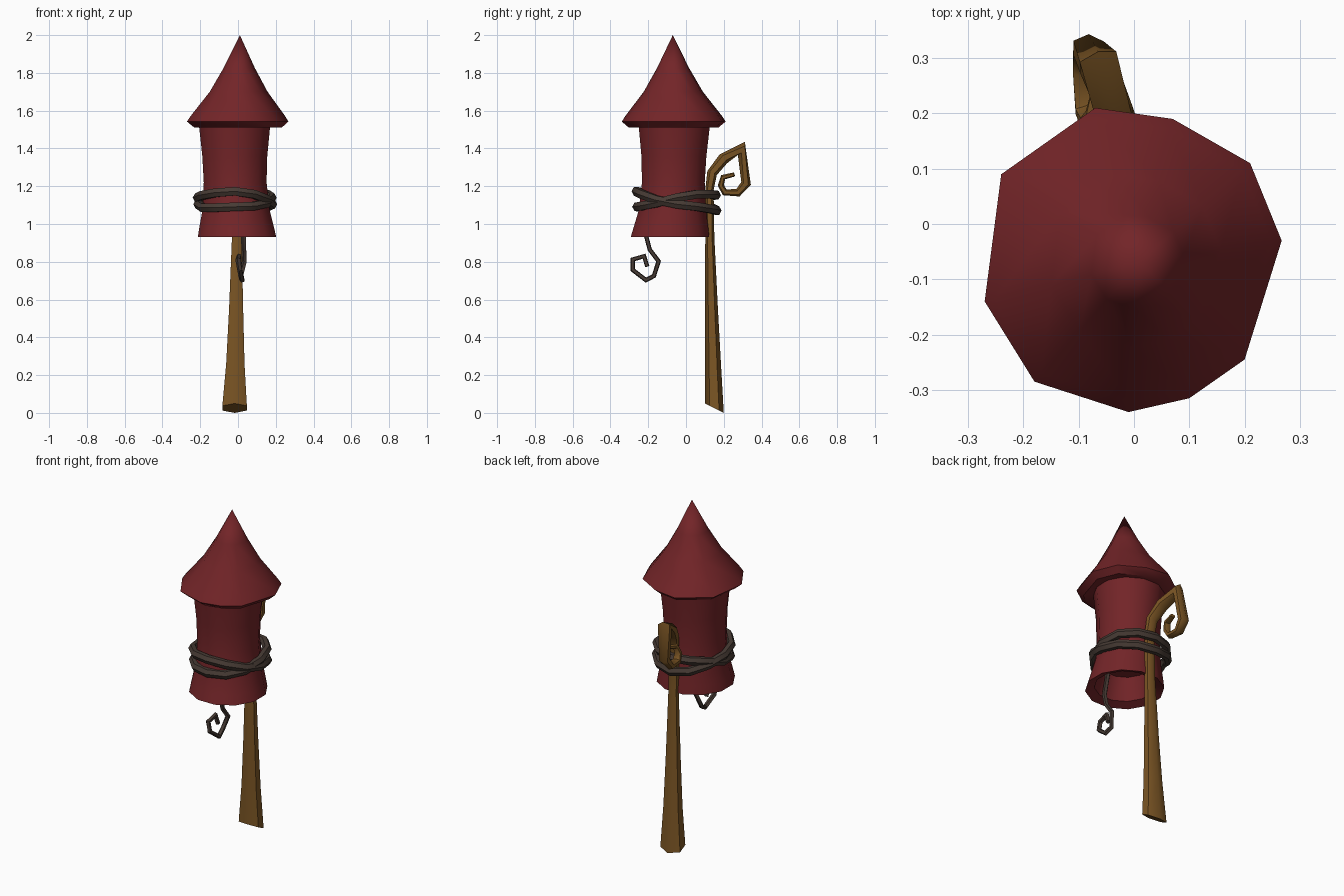
import bpy, bmesh, math
from mathutils import Vector

if "Cube" in bpy.data.objects:
    bpy.data.objects.remove(bpy.data.objects["Cube"])


def material(name, rgb):
    m = bpy.data.materials.new(name)
    m.diffuse_color = (*rgb, 1)
    m.use_nodes = True
    m.node_tree.nodes["Principled BSDF"].inputs["Base Color"].default_value = m.diffuse_color
    return m


RED = material("dark red paper", (0.17, 0.018, 0.021))
WOOD = material("brown wood", (0.20, 0.092, 0.018))
ROPE = material("dark rope", (0.062, 0.043, 0.034))


def skin(name, rings, mat, closed=False, angle=50):
    """Join equal-sized rings of points into a surface with capped ends."""
    bm = bmesh.new()
    loops = [[bm.verts.new(p) for p in ring] for ring in rings]
    n = len(loops[0])
    pairs = list(zip(loops, loops[1:]))
    if closed:
        pairs.append((loops[-1], loops[0]))
    else:
        bm.faces.new(loops[0][::-1])
        bm.faces.new(loops[-1])
    for a, b in pairs:
        for i in range(n):
            j = (i + 1) % n
            bm.faces.new((a[i], a[j], b[j], b[i]))
    bmesh.ops.remove_doubles(bm, verts=bm.verts, dist=0.0005)
    bmesh.ops.recalc_face_normals(bm, faces=bm.faces)
    me = bpy.data.meshes.new(name)
    bm.to_mesh(me)
    bm.free()
    me.materials.append(mat)
    me.shade_smooth()
    me.set_sharp_from_angle(angle=math.radians(angle))
    ob = bpy.data.objects.new(name, me)
    bpy.context.collection.objects.link(ob)
    return ob


def tube(name, path, mat, ref, sides=6, closed=False):
    """Sweep an ellipse along path; each entry is (point, width, depth)."""
    pts = [Vector(p) for p, _, _ in path]
    n, rings = len(pts), []
    for k, (_, w, d) in enumerate(path):
        p = pts[k]
        before = pts[k - 1] if k or closed else None
        after = pts[(k + 1) % n] if k < n - 1 or closed else None
        t1 = (p - before).normalized() if before else (after - p).normalized()
        t2 = (after - p).normalized() if after else t1
        t = (t1 + t2).normalized()
        u = (ref - t * ref.dot(t)).normalized()
        v = t.cross(u) / max(t.dot(t1), 0.75)      # mitred corners
        rings.append([p + u * w * math.cos(a) + v * d * math.sin(a)
                      for a in (math.tau * (i + 0.5) / sides for i in range(sides))])
    return skin(name, rings, mat, closed)


X, Z = Vector((1, 0, 0)), Vector((0, 0, 1))

# Pinched paper body with a hollow underside: radius, height, centre x, centre y
profile = [(0.13, 1.08, -.01, -.08), (0.165, 0.95, -.005, -.085), (0.215, 0.93, -.005, -.085),
           (0.205, 0.98, -.007, -.08), (0.185, 1.07, -.01, -.072), (0.172, 1.22, -.015, -.067),
           (0.178, 1.36, -.017, -.064), (0.195, 1.52, -.018, -.062)]
skin("body", [[(cx + r * math.cos(a), cy + r * math.sin(a), z)
               for a in (math.tau * (i + 0.5) / 12 for i in range(12))]
              for r, z, cx, cy in profile], RED)

# Pointed cap with an uneven ten-sided rim
rim = [(-.07, .21), (.07, .19), (.21, .11), (.267, -.03), (.2, -.245),
       (.1, -.315), (-.01, -.34), (-.18, -.285), (-.27, -.14), (-.24, .09)]
ax, ay = 0.01, -0.07
skin("cap", [[(ax + (x - ax) * s, ay + (y - ay) * s, z) for x, y in rim]
             for s, z in [(0.6, 1.52), (0.86, 1.51), (1, 1.542), (0.93, 1.572),
                          (0.57, 1.70), (0.31, 1.825), (0.0, 2.0)]], RED)

# Wooden stick, wide at the foot, curling at the top
stick = tube("stick", [
    ((-.018, .150, 0.02), .075, .050), ((-.014, .143, 0.26), .056, .042),
    ((-.010, .135, 0.55), .043, .034), ((-.006, .126, 0.93), .030, .024),
    ((-.006, .124, 1.18), .030, .022), ((-.012, .138, 1.27), .034, .026),
    ((-.035, .198, 1.345), .038, .030), ((-.065, .293, 1.400), .040, .030),
    ((-.082, .318, 1.215), .032, .024), ((-.086, .275, 1.165), .028, .019),
    ((-.084, .205, 1.168), .025, .016), ((-.078, .184, 1.205), .022, .015),
    ((-.070, .197, 1.248), .020, .013), ((-.060, .255, 1.262), .015, .011)], WOOD, X)
for v in stick.data.vertices:                      # slanted foot
    if v.co.z < 0.1:
        v.co.z = max(0.0, 0.05 - 0.5 * (v.co.y - 0.1))

# Two crossing rope loops binding stick and body
for name, tilt_x, tilt_y, grow in (("rope_upper", -.014, -.046, 1.0),
                                   ("rope_lower", .014, .036, .985)):
    loop = []
    for i in range(12):
        a = math.tau * i / 12
        c, s = math.cos(a), math.sin(a)
        wobble = 0.006 * math.sin(3 * a + 40 * tilt_x)
        loop.append(((-.016 + .200 * c * grow, -.05 + .214 * s * grow,
                      1.122 + tilt_x * c + tilt_y * s + wobble), .026, .023))
    tube(name, loop, ROPE, Z, closed=True)

# Curled fuse hanging from the hollow
fuse = [(.02, -.19, 1.09), (.03, -.212, .94), (.032, -.192, .865), (.035, -.145, .802),
        (.015, -.170, .725), (.022, -.212, .703), (.010, -.282, .757),
        (0, -.282, .812), (.005, -.222, .830), (.01, -.205, .775)]
tube("fuse", [(p, .014, .012) for p in fuse], ROPE, X, sides=5)
